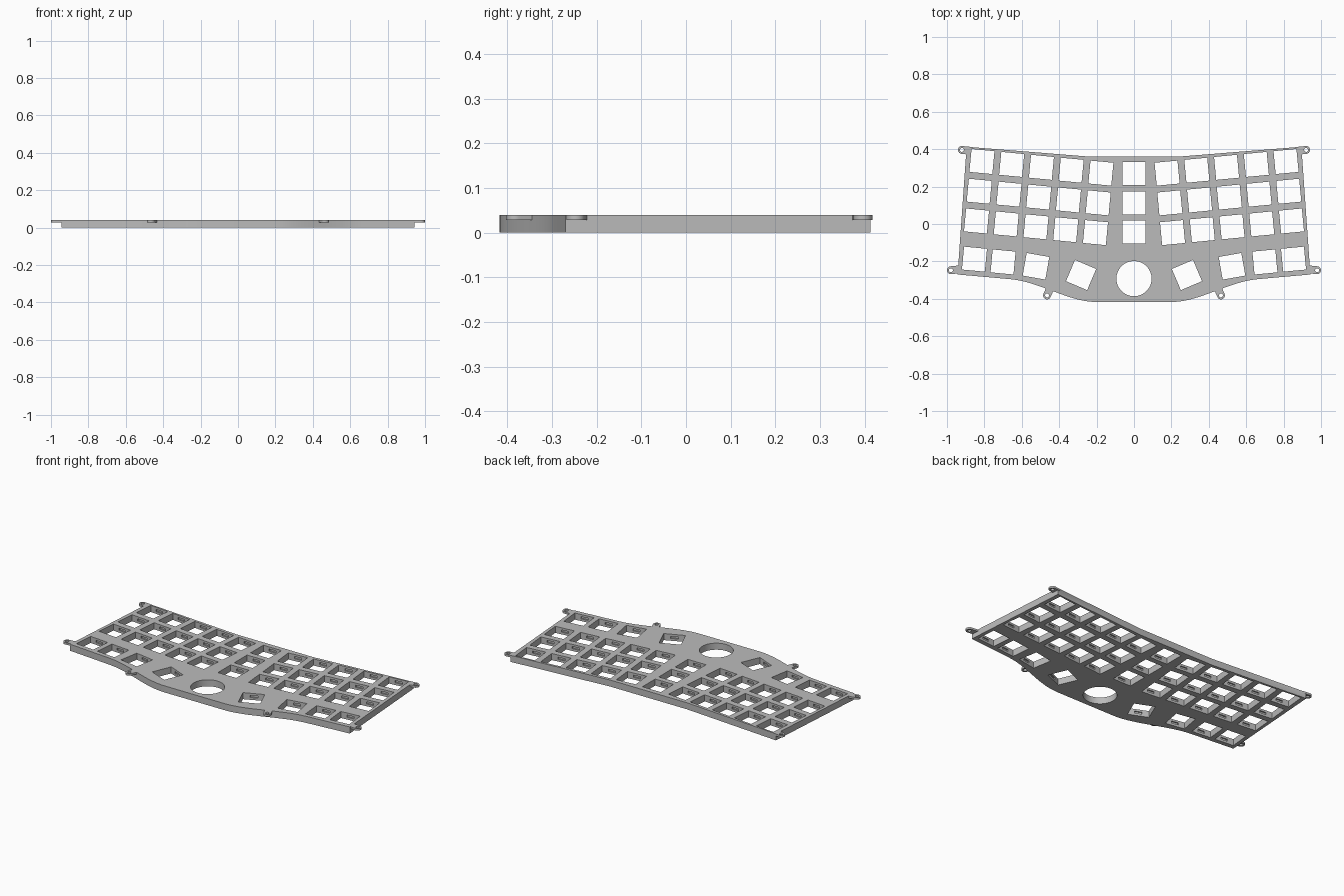
import bpy, bmesh, math
from mathutils import Matrix, Vector
from mathutils.geometry import interpolate_bezier

cube = bpy.data.objects.get("Cube")
if cube:
    bpy.data.objects.remove(cube, do_unlink=True)

THICK, TAB_Z = 0.04, 0.028
KEY = 0.123

grey = bpy.data.materials.new("plate grey")
grey.use_nodes = True
grey.diffuse_color = (0.5, 0.5, 0.5, 1)
grey.node_tree.nodes["Principled BSDF"].inputs["Base Color"].default_value = (0.5, 0.5, 0.5, 1)


def make_object(name, bm):
    bmesh.ops.recalc_face_normals(bm, faces=bm.faces)
    mesh = bpy.data.meshes.new(name)
    bm.to_mesh(mesh)
    bm.free()
    mesh.materials.append(grey)
    ob = bpy.data.objects.new(name, mesh)
    bpy.context.collection.objects.link(ob)
    return ob


def prism(bm, points, z0, z1):
    face = bm.faces.new([bm.verts.new((p[0], p[1], z0)) for p in points])
    top = bmesh.ops.extrude_face_region(bm, geom=[face])["geom"]
    moved = [v for v in top if isinstance(v, bmesh.types.BMVert)]
    bmesh.ops.translate(bm, verts=moved, vec=(0, 0, z1 - z0))


def arc(center, radius, start, sweep, steps):
    return [(center[0] + radius * math.cos(start + sweep * i / steps),
             center[1] + radius * math.sin(start + sweep * i / steps)) for i in range(steps + 1)]


def box(bm, place, size, z0, z1):
    m = (Matrix.Translation((place[0], place[1], (z0 + z1) / 2))
         @ Matrix.Rotation(math.radians(place[2]), 4, 'Z')
         @ Matrix.Diagonal((size[0], size[1], z1 - z0, 1)))
    bmesh.ops.create_cube(bm, size=1, matrix=m)


# Plate outline: right half, then mirrored
curve = interpolate_bezier(Vector((0.66, -0.295)), Vector((0.5, -0.31)),
                           Vector((0.35, -0.417)), Vector((0.2, -0.417)), 20)
half = [(0.26, 0.362), (0.895, 0.413), (0.943, -0.27)] + [(p.x, p.y) for p in curve]
outline = half + [(-x, y) for x, y in reversed(half)]
bm = bmesh.new()
prism(bm, outline, 0, THICK)
plate = make_object("key_plate", bm)

# Screw tabs: centre and anchor inside the plate
tabs = [((0.979, -0.247), (0.92, -0.241)),
        ((0.92, 0.396), (0.88, 0.392)),
        ((0.465, -0.382), (0.44, -0.325))]
tab_bm, hole_bm, notch_bm = bmesh.new(), bmesh.new(), bmesh.new()
for side in (1, -1):
    for c, a in tabs:
        c, a = (c[0] * side, c[1]), (a[0] * side, a[1])
        out = math.atan2(c[1] - a[1], c[0] - a[0])
        prism(tab_bm, arc(c, 0.021, out - math.pi / 2, math.pi, 16)
              + arc(a, 0.021, out + math.pi / 2, math.pi, 8), TAB_Z, THICK)
        prism(hole_bm, arc(c, 0.0105, 0, math.tau, 20)[:-1], -0.1, 0.1)
tab_ob = make_object("screw_tabs", tab_bm)

# Key positions (x, y, turn): slanted columns, bottom row, centre column
keys = [(0.177 + 0.159 * col + 0.0145 * row, 0.272 + 0.0155 * col - 0.159 * row, 5.4)
        for col in range(5) for row in range(3)]
keys += [(0.853, -0.188, 5.4), (0.70, -0.203, 5.4), (0.524, -0.226, 10), (0.283, -0.273, 23)]
keys += [(-x, y, -turn) for x, y, turn in keys]
keys += [(0, 0.27 - 0.157 * row, 0) for row in range(3)]
for key in keys:
    box(hole_bm, key, (KEY, KEY), -0.1, 0.1)
    box(notch_bm, key, (0.045, KEY + 0.016), 0.014, 0.027)

# Round opening in the lower middle
prism(hole_bm, arc((0, -0.292), 0.094, 0, math.tau, 64)[:-1], -0.1, 0.1)
hole_ob = make_object("hole_cutter", hole_bm)
notch_ob = make_object("clip_notch_cutter", notch_bm)

# Join the tabs, cut the openings, then the clip notches
bpy.context.view_layer.objects.active = plate
for ob, op in ((tab_ob, 'UNION'), (hole_ob, 'DIFFERENCE'), (notch_ob, 'DIFFERENCE')):
    mod = plate.modifiers.new(ob.name, 'BOOLEAN')
    mod.operation, mod.object, mod.solver = op, ob, 'EXACT'
    ob.hide_render = True
    bpy.ops.object.modifier_apply(modifier=mod.name)
    bpy.data.objects.remove(ob, do_unlink=True)

bpy.ops.object.select_all(action='DESELECT')
plate.select_set(True)
bpy.ops.object.shade_smooth_by_angle(angle=math.radians(30))
